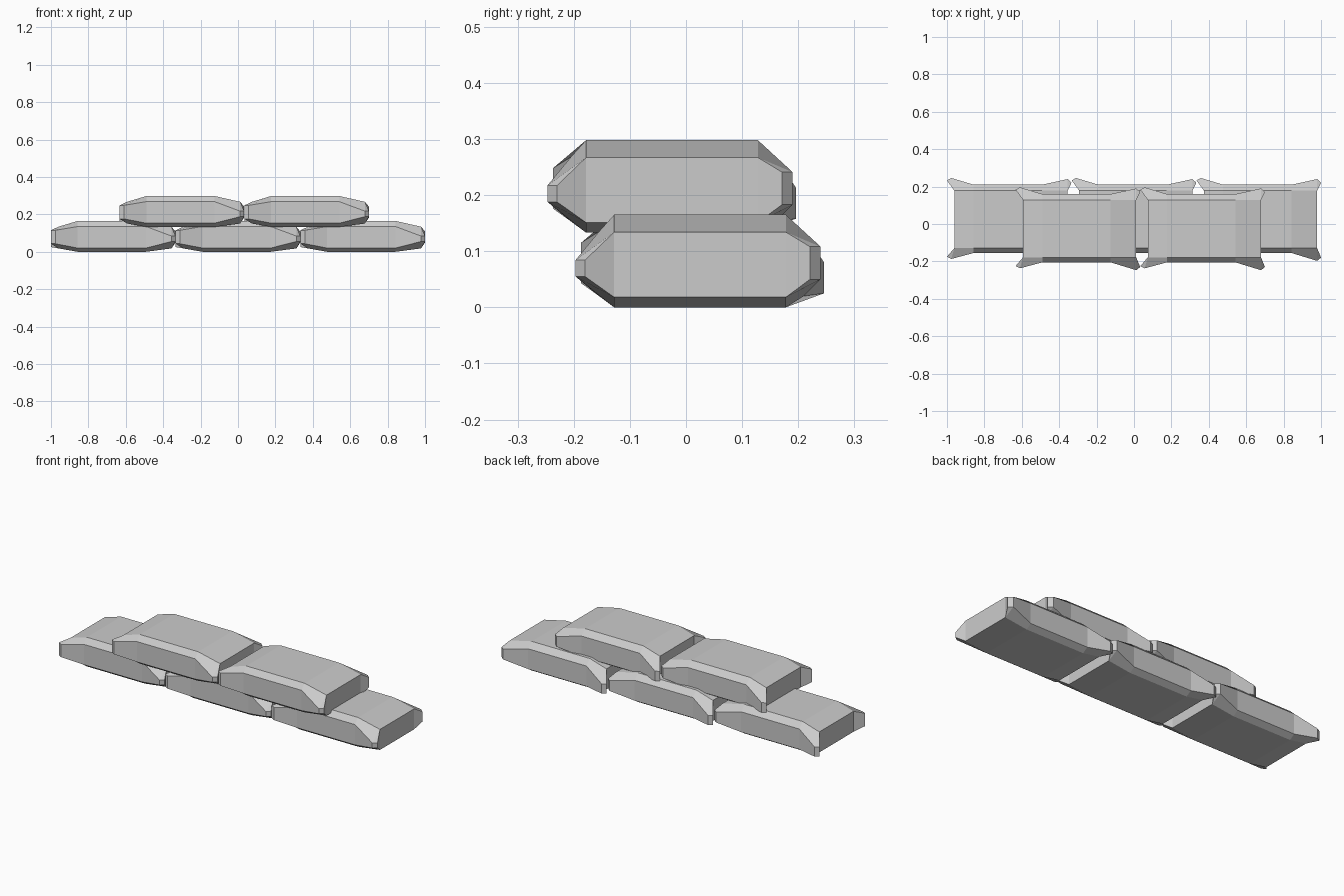
import bpy, bmesh

if "Cube" in bpy.data.objects:
    bpy.data.objects.remove(bpy.data.objects["Cube"])

# inner (top / bottom panel) edges in y
YF, YB = -0.128, 0.178
# end data: panel x, ear side x, ear tip x, then per front/back ear:
# (side y, tip y, low z, high z)
ENDS = {
    "left": (-0.293, -0.310, -0.333, (-0.187, -0.175, 0.043, 0.115), (0.246, 0.233, 0.025, 0.080)),
    "right": (0.312, 0.312, 0.333, (-0.197, -0.180, 0.055, 0.084), (0.240, 0.221, 0.050, 0.108)),
}


def bag_mesh():
    bm = bmesh.new()
    V = bm.verts.new

    def mid_ring(x):
        prof = [(-0.155, 0.02), (-0.155, 0.135), (YF, 0.165), (YB, 0.165),
                (0.21, 0.135), (0.21, 0.02), (YB, 0.0), (YF, 0.0)]
        return [V((x, y, z)) for y, z in prof]

    def end_ring(px, sx, tx, f, b):
        tf, tb = V((px, YF, 0.134)), V((px, YB, 0.134))
        bb, bf = V((px, YB, 0.018)), V((px, YF, 0.018))
        sf = [V((sx, f[0], z)) for z in f[2:]]
        sb = [V((sx, b[0], z)) for z in b[2:]]
        ef = [V((tx, f[1], z)) for z in f[2:]]
        eb = [V((tx, b[1], z)) for z in b[2:]]
        # end panel and its two flared wings
        bm.faces.new((tf, tb, bb, bf))
        for s, e, t, u in ((sf, ef, tf, bf), (sb, eb, tb, bb)):
            bm.faces.new((t, e[1], e[0], u))
            bm.faces.new((s[0], s[1], e[1], e[0]))   # ear edge
            bm.faces.new((t, s[1], e[1]))            # ear corners
            bm.faces.new((u, s[0], e[0]))
        return [sf[0], sf[1], tf, tb, sb[1], sb[0], bb, bf]

    rings = [end_ring(*ENDS["left"]), mid_ring(-0.19), mid_ring(0.175), end_ring(*ENDS["right"])]
    for a, b in zip(rings, rings[1:]):
        for i in range(8):
            j = (i + 1) % 8
            bm.faces.new((a[i], a[j], b[j], b[i]))
    bmesh.ops.recalc_face_normals(bm, faces=bm.faces)
    me = bpy.data.meshes.new("sandbag")
    bm.to_mesh(me)
    bm.free()
    return me


# three bags below, two above shifted forward
mesh = bag_mesh()
LAYOUT = [("lower_bag", (-0.667, 0.0, 0.667), 0.0, 0.0),
          ("upper_bag", (-0.30, 0.367), -0.05, 0.133)]
for name, xs, y, z in LAYOUT:
    for i, x in enumerate(xs):
        ob = bpy.data.objects.new(f"{name}_{i + 1}", mesh)
        ob.location = (x, y, z)
        bpy.context.collection.objects.link(ob)
